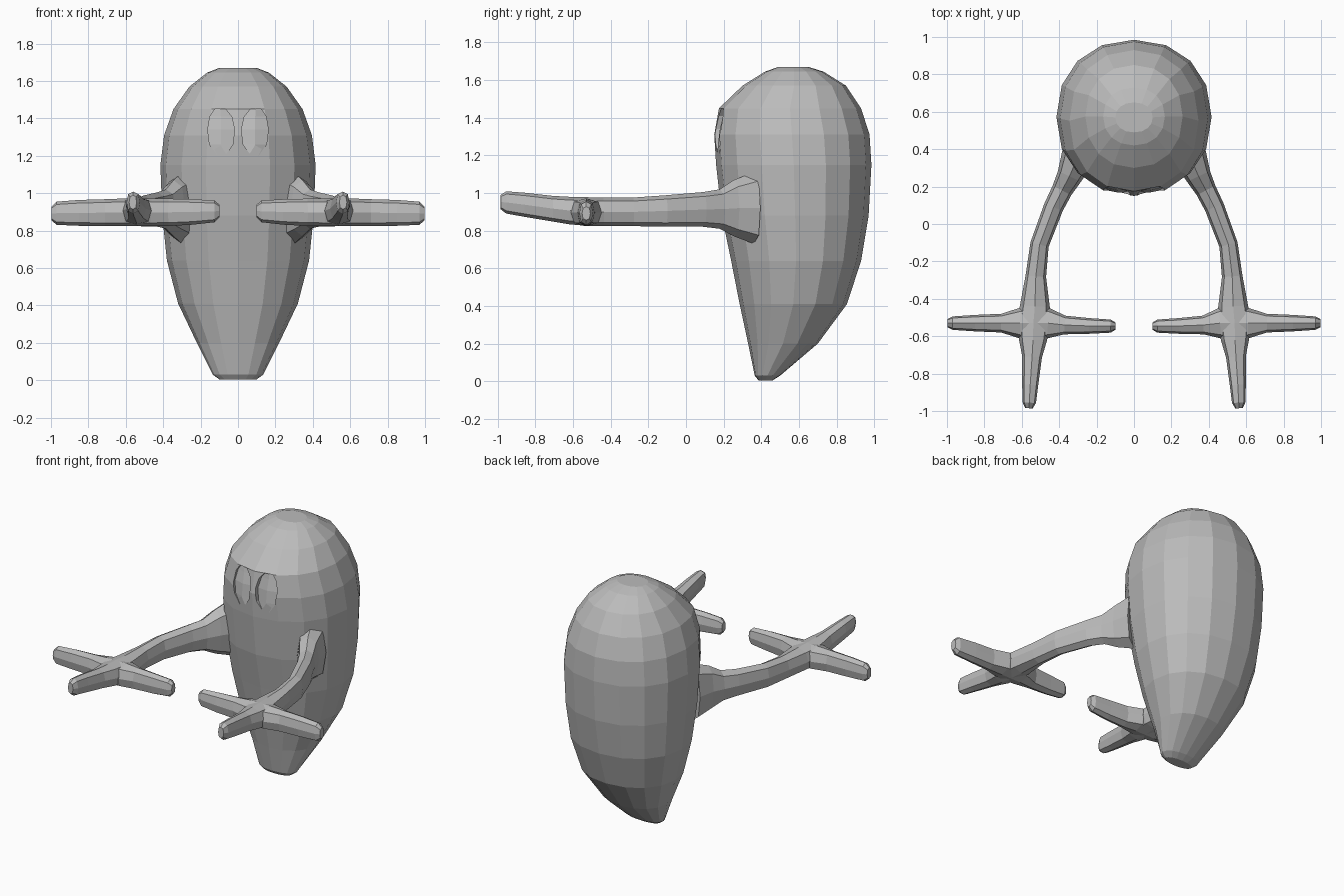
import bpy, bmesh, math
from mathutils import Vector

if "Cube" in bpy.data.objects:
    bpy.data.objects.remove(bpy.data.objects["Cube"])

grey = bpy.data.materials.new("plain grey")
grey.diffuse_color = (0.5, 0.5, 0.5, 1)
grey.use_nodes = True
grey.node_tree.nodes["Principled BSDF"].inputs["Base Color"].default_value = grey.diffuse_color


def loft(name, rings):
    """Skin a list of equal-length vertex loops and cap both ends."""
    bm = bmesh.new()
    loops = [[bm.verts.new(p) for p in r] for r in rings]
    n = len(loops[0])
    for a, b in zip(loops, loops[1:]):
        for i in range(n):
            j = (i + 1) % n
            bm.faces.new((a[i], a[j], b[j], b[i]))
    bm.faces.new(loops[0])
    bm.faces.new(loops[-1])
    bmesh.ops.recalc_face_normals(bm, faces=bm.faces)
    me = bpy.data.meshes.new(name)
    bm.to_mesh(me)
    bm.free()
    me.materials.append(grey)
    ob = bpy.data.objects.new(name, me)
    bpy.context.collection.objects.link(ob)
    return ob


def combine(target, other, operation):
    """Apply a boolean and remove the second object."""
    mod = target.modifiers.new(operation.lower(), 'BOOLEAN')
    mod.operation, mod.object, mod.solver = operation, other, 'EXACT'
    bpy.context.view_layer.objects.active = target
    bpy.ops.object.modifier_apply(modifier=mod.name)
    bpy.data.objects.remove(other)


def power(v, e):
    return math.copysign(abs(v) ** e, v)


def tube(name, stations, sides=8):
    """Tube through (x, y, z, half width, half height) stations."""
    pts = [Vector(s[:3]) for s in stations]
    rings = []
    for i, s in enumerate(stations):
        d = pts[min(i + 1, len(pts) - 1)] - pts[max(i - 1, 0)]
        d.z = 0
        side = Vector((-d.y, d.x, 0)).normalized()
        ring = []
        for k in range(sides):
            a = math.tau * k / sides
            ring.append(pts[i] + side * s[3] * power(math.cos(a), 0.8)
                        + Vector((0, 0, s[4] * power(math.sin(a), 0.8))))
        rings.append(ring)
    return loft(name, rings)


# Egg-shaped body: z, half width, front y, back y
profile = [(0.005, 0.10, 0.385, 0.46), (0.03, 0.135, 0.365, 0.50),
           (0.20, 0.22, 0.33, 0.70), (0.41, 0.32, 0.285, 0.855),
           (0.64, 0.38, 0.24, 0.93), (0.88, 0.405, 0.19, 0.97),
           (1.15, 0.415, 0.16, 0.985), (1.31, 0.395, 0.15, 0.975),
           (1.45, 0.345, 0.175, 0.93), (1.57, 0.26, 0.30, 0.85),
           (1.645, 0.165, 0.42, 0.73), (1.67, 0.10, 0.49, 0.65)]
rings = []
for z, w, f, b in profile:
    ring = []
    for k in range(16):
        a = math.tau * k / 16
        ring.append((w * power(math.cos(a), 0.92),
                     (f + b) / 2 + (b - f) / 2 * power(math.sin(a), 0.92), z))
    rings.append(ring)
body = loft("body", rings)

# Shallow eye sockets, deepest under the brow and fading out at the cheek
for s in (-1, 1):
    socket = [(0.09, 1.20, 0.020, 0.165), (0.09, 1.26, 0.062, 0.178),
              (0.09, 1.34, 0.072, 0.188), (0.092, 1.41, 0.058, 0.205),
              (0.095, 1.45, 0.028, 0.21)]
    cutter = loft("eye_cutter", [
        [(s * (x - w), 0.05, z), (s * (x - w), y, z), (s * x, y - 0.008, z),
         (s * (x + w), y + 0.012, z), (s * (x + w), 0.05, z)]
        for x, z, w, y in socket])
    cutter.hide_render = True
    combine(body, cutter, 'DIFFERENCE')

# Arms, each with a cross-shaped hand of three fingers
for s, label in ((-1, "right"), (1, "left")):
    def flip(st):
        return [(s * p[0],) + tuple(p[1:]) for p in st]
    arm = tube(label + "_arm", flip([
        (0.30, 0.36, 0.92, 0.09, 0.19), (0.345, 0.255, 0.92, 0.068, 0.15),
        (0.385, 0.18, 0.915, 0.056, 0.105), (0.43, 0.09, 0.913, 0.053, 0.092),
        (0.505, -0.11, 0.905, 0.05, 0.083), (0.525, -0.28, 0.90, 0.055, 0.076),
        (0.53, -0.44, 0.90, 0.08, 0.075), (0.538, -0.53, 0.902, 0.088, 0.076),
        (0.54, -0.62, 0.907, 0.075, 0.073), (0.545, -0.71, 0.917, 0.053, 0.068),
        (0.555, -0.86, 0.938, 0.043, 0.064), (0.56, -0.955, 0.95, 0.036, 0.059),
        (0.562, -0.985, 0.952, 0.02, 0.038)]))
    fingers = tube(label + "_fingers", flip([
        (0.10, -0.546, 0.905, 0.02, 0.034), (0.125, -0.546, 0.903, 0.035, 0.058),
        (0.24, -0.545, 0.90, 0.042, 0.068), (0.37, -0.54, 0.898, 0.05, 0.073),
        (0.46, -0.53, 0.898, 0.082, 0.074), (0.535, -0.53, 0.898, 0.09, 0.074),
        (0.61, -0.53, 0.898, 0.082, 0.074), (0.71, -0.53, 0.896, 0.05, 0.072),
        (0.85, -0.53, 0.895, 0.044, 0.069), (0.97, -0.53, 0.893, 0.036, 0.062),
        (0.998, -0.53, 0.892, 0.022, 0.036)]))
    combine(arm, fingers, 'UNION')
